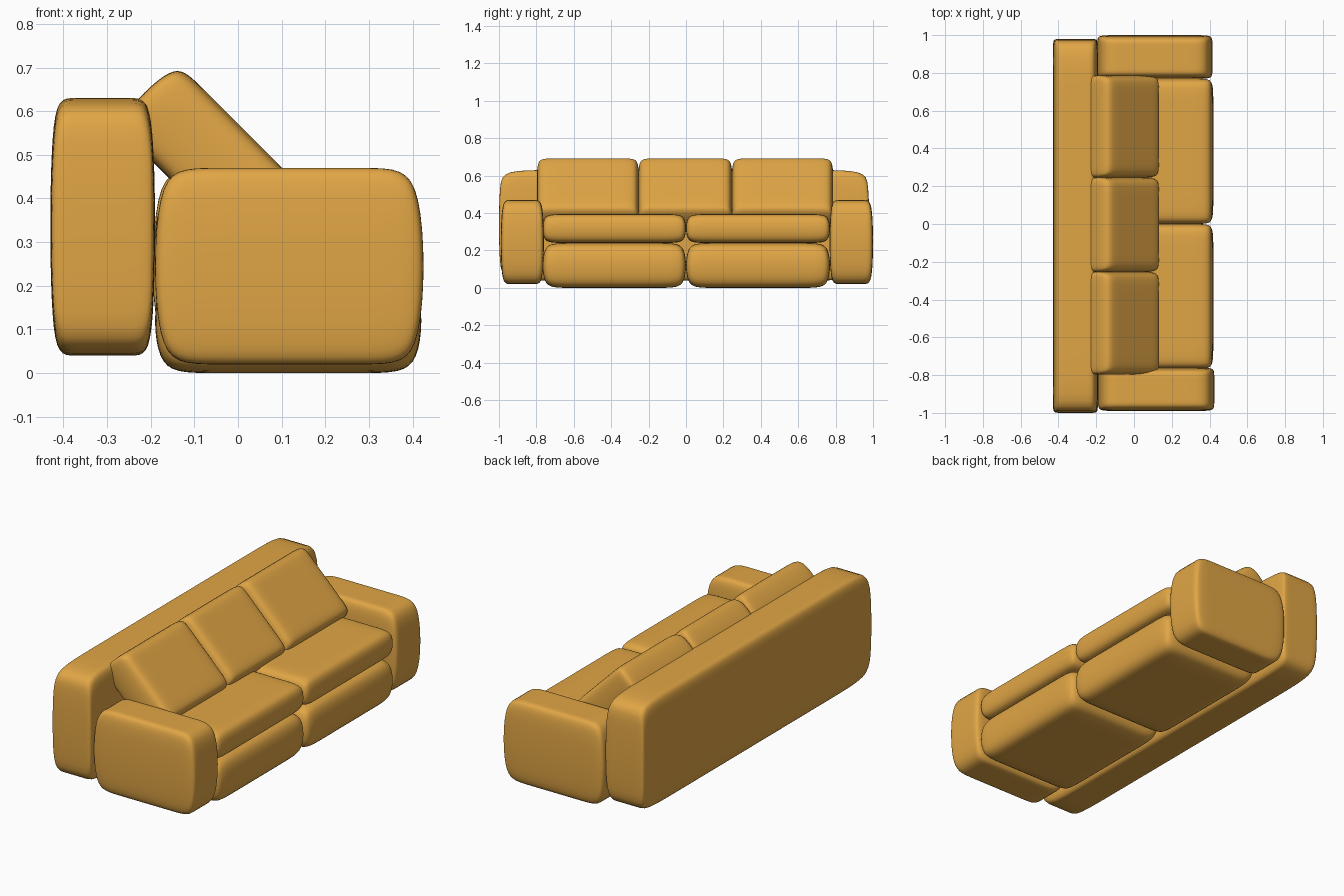
import bpy, bmesh, math
from mathutils import Vector

if "Cube" in bpy.data.objects:
    bpy.data.objects.remove(bpy.data.objects["Cube"])

mat = bpy.data.materials.new("mustard_fabric")
mat.diffuse_color = (0.75, 0.38, 0.06, 1)
mat.use_nodes = True
mat.node_tree.nodes["Principled BSDF"].inputs["Base Color"].default_value = mat.diffuse_color


def pad(name, x, y, z, dx, dy, tilt=0):
    """Soft block: support loops dx, dy from the ends, free bulge through z."""
    ranges = (x, y, z)
    half = [(r[1] - r[0]) / 2 for r in ranges]
    half[0] += dx / 24          # make up for subdivision shrinkage
    half[1] += dy / 24
    bm = bmesh.new()
    bmesh.ops.create_cube(bm, size=2)
    bmesh.ops.scale(bm, vec=half, verts=bm.verts)
    for axis, d in ((0, dx), (1, dy)):
        for side in (-1, 1):
            n = Vector((0, 0, 0))
            n[axis] = 1
            bmesh.ops.bisect_plane(bm, geom=bm.verts[:] + bm.edges[:] + bm.faces[:],
                                   plane_co=n * side * (half[axis] - d), plane_no=n)
    for f in bm.faces:
        f.smooth = True
    me = bpy.data.meshes.new(name)
    bm.to_mesh(me)
    bm.free()
    me.materials.append(mat)
    ob = bpy.data.objects.new(name, me)
    bpy.context.collection.objects.link(ob)
    ob.location = [sum(r) / 2 for r in ranges]
    ob.rotation_euler.y = math.radians(tilt)
    sub = ob.modifiers.new("soften", 'SUBSURF')
    sub.levels = sub.render_levels = 3
    return ob


# Back panel
pad("back_panel", (-0.43, -0.19), (-1.0, 0.98), (0.04, 0.63), 0.04, 0.05)

# Armrests
pad("armrest_right", (-0.19, 0.425), (-0.99, -0.76), (0.02, 0.47), 0.10, 0.04)
pad("armrest_left", (-0.195, 0.415), (0.768, 1.0), (0.02, 0.47), 0.10, 0.04)

# Seat bases and seat cushions, two of each
for label, y in (("right", (-0.767, 0.0)), ("left", (0.0, 0.77))):
    pad("seat_base_" + label, (-0.19, 0.42), y, (0.0, 0.24), 0.10, 0.10)
    pad("seat_cushion_" + label, (-0.19, 0.415), y, (0.24, 0.395), 0.08, 0.08)

# Leaning back cushions (length along x, thickness along z before tilting)
for label, y in (("right", (-0.797, -0.252)), ("middle", (-0.255, 0.247)),
                 ("left", (0.245, 0.787))):
    pad("back_cushion_" + label, (-0.275, 0.145), y, (0.395, 0.595), 0.06, 0.06, 45)
